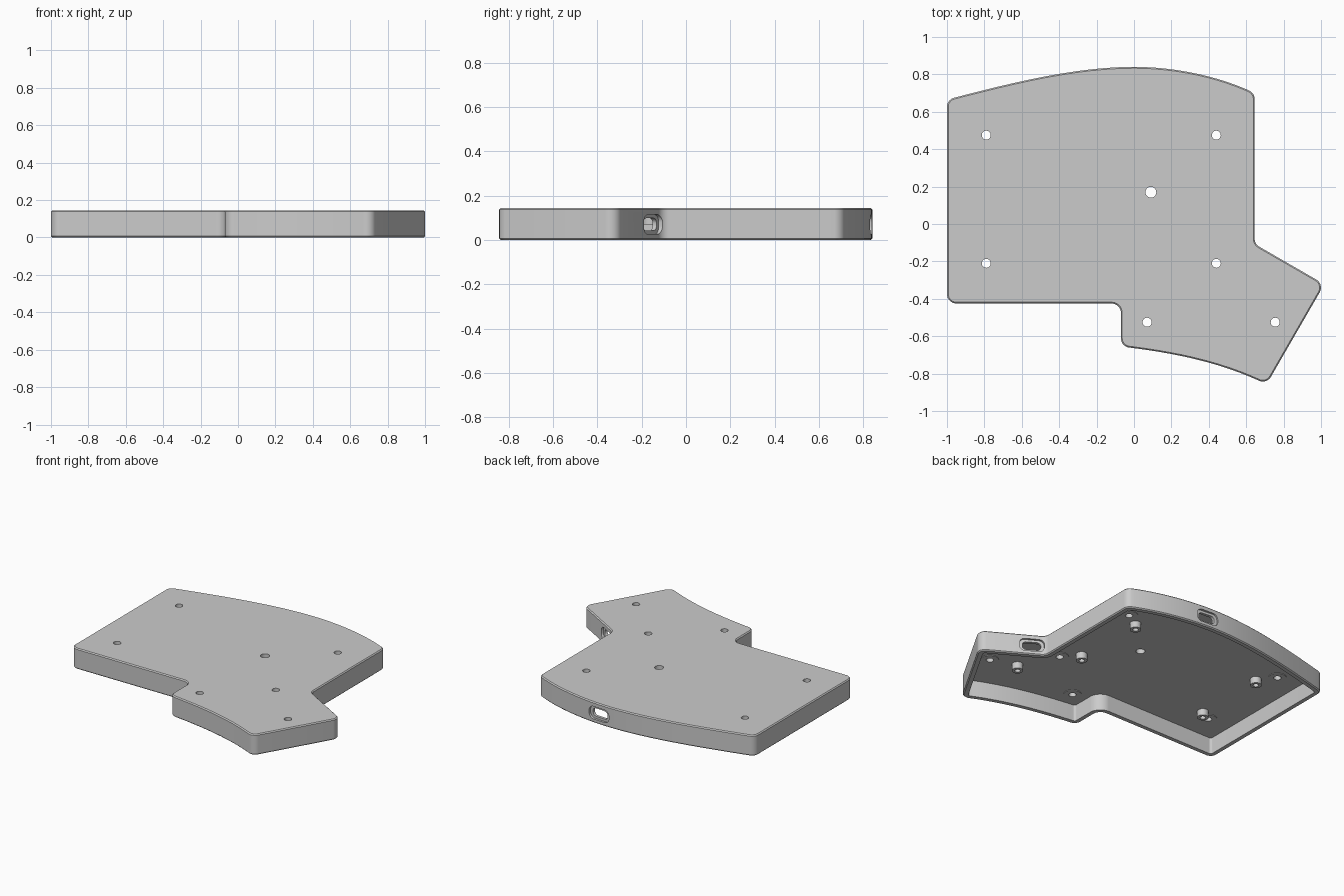
import bpy, bmesh, math
from mathutils import Vector, Matrix
from mathutils.geometry import interpolate_bezier

HEIGHT, CEILING, WALL, CHAMFER = 0.145, 0.115, 0.035, 0.007
FILLET = 0.05

cube = bpy.data.objects.get("Cube")
if cube:
    bpy.data.objects.remove(cube, do_unlink=True)

grey = bpy.data.materials.new("plain grey")
grey.use_nodes = True
grey.diffuse_color = (0.6, 0.6, 0.6, 1)
grey.node_tree.nodes["Principled BSDF"].inputs["Base Color"].default_value = grey.diffuse_color


def loft(name, loops, caps=True, matrix=Matrix()):
    """Skin a stack of equal loops; cap both ends or join last to first."""
    bm = bmesh.new()
    rings = [[bm.verts.new(matrix @ Vector(p)) for p in loop] for loop in loops]
    pairs = list(zip(rings, rings[1:]))
    if not caps:
        pairs.append((rings[-1], rings[0]))
    for a, b in pairs:
        for i in range(len(a)):
            j = (i + 1) % len(a)
            bm.faces.new((a[i], a[j], b[j], b[i]))
    if caps:
        bm.faces.new(rings[0])
        bm.faces.new(rings[-1])
    bmesh.ops.recalc_face_normals(bm, faces=bm.faces)
    mesh = bpy.data.meshes.new(name)
    bm.to_mesh(mesh)
    bm.free()
    mesh.materials.append(grey)
    obj = bpy.data.objects.new(name, mesh)
    bpy.context.collection.objects.link(obj)
    return obj


def select_only(obj):
    bpy.ops.object.select_all(action='DESELECT')
    obj.select_set(True)
    bpy.context.view_layer.objects.active = obj


def smooth(obj):
    select_only(obj)
    bpy.ops.object.shade_smooth_by_angle(angle=math.radians(30))


def fillet(prev, corner, nxt, radius, steps=7):
    """Points of an arc that rounds one corner."""
    a, b = (prev - corner).normalized(), (nxt - corner).normalized()
    half = a.angle(b) / 2
    centre = corner + (a + b).normalized() * radius / math.sin(half)
    start = corner + a * radius / math.tan(half) - centre
    end = corner + b * radius / math.tan(half) - centre
    return [centre + start.lerp(end, i / steps).normalized() * radius
            for i in range(steps + 1)]


def offset(points, distance, z):
    """Move a counter-clockwise outline inwards and place it at a height."""
    result = []
    for i, p in enumerate(points):
        d1 = (p - points[i - 1]).normalized()
        d2 = (points[(i + 1) % len(points)] - p).normalized()
        n1, n2 = Vector((-d1.y, d1.x)), Vector((-d2.y, d2.x))
        q = p + (n1 + n2) * distance / (1 + n1.dot(n2))
        result.append((q.x, q.y, z))
    return result


def circle(radius, z, steps=32):
    return [(radius * math.cos(math.tau * i / steps),
             radius * math.sin(math.tau * i / steps), z) for i in range(steps)]


def tube(name, x, y, z0, z1, outer, inner):
    obj = loft(name, [circle(outer, z0), circle(outer, z1),
                      circle(inner, z1), circle(inner, z0)],
               caps=False, matrix=Matrix.Translation((x, y, 0)))
    smooth(obj)


def bezier(*pts):
    return [Vector(p) for p in interpolate_bezier(*[Vector(p) for p in pts], 13)]


# Outline: straight corners plus curved front and back edges
front = bezier((-0.07, -0.655), (0.18, -0.685), (0.45, -0.73), (0.709, -0.857))
back = (bezier((0.645, 0.70), (0.46, 0.79), (0.22, 0.84), (0, 0.84))[:-1]
        + bezier((0, 0.84), (-0.3, 0.84), (-0.62, 0.765), (-1, 0.665)))
hook = [Vector((1.018, -0.322)), Vector((0.645, -0.107))]
path = [Vector((-1, -0.425)), Vector((-0.07, -0.425))] + front + hook + back
rounded = {0, 1, 2, len(front) + 1, len(front) + 2, len(front) + 3,
           len(front) + 4, len(path) - 1}
outline = []
for i, p in enumerate(path):
    if i in rounded:
        outline += fillet(path[i - 1], p, path[(i + 1) % len(path)], FILLET)
    else:
        outline.append(p)

# Case shell, open underneath
case = loft("case_shell", [
    offset(outline, WALL, CEILING),
    offset(outline, WALL, 0),
    offset(outline, CHAMFER, 0),
    offset(outline, 0, CHAMFER),
    offset(outline, 0, HEIGHT - CHAMFER),
    offset(outline, CHAMFER, HEIGHT)])

# Screw holes and the larger reset hole
SCREW = 0.024
screws = [(x, y) for x in (-0.79, 0.44) for y in (0.475, -0.21)]
screws += [(0.07, -0.525), (0.755, -0.525)]
cutters = []
for x, y, r in [(x, y, SCREW) for x, y in screws] + [(0.09, 0.17, 0.029)]:
    cutters.append(loft("hole_cutter", [circle(r, 0.08), circle(r, 0.2)],
                        matrix=Matrix.Translation((x, y, 0))))


def slot(x, y, turn, half_w, half_h, radius, depth_in, depth_out):
    """Rounded slot cutter whose local +y points out of the wall."""
    pts = [Vector(p) for p in ((-half_w, -half_h), (half_w, -half_h),
                               (half_w, half_h), (-half_w, half_h))]
    ring = []
    for i, p in enumerate(pts):
        ring += fillet(pts[i - 1], p, pts[(i + 1) % 4], radius)
    place = Matrix.Translation((x, y, 0.07)) @ Matrix.Rotation(turn, 4, 'Z')
    return loft("slot_cutter", [[(p.x, d, p.y) for p in ring]
                                for d in (-depth_in, depth_out)], matrix=place)


# Connector ports: a through slot inside a shallow recess
for x, y, turn in ((0.09, 0.837, math.radians(-5)), (0.72, -0.15, math.radians(-30))):
    cutters.append(slot(x, y, turn, 0.08, 0.044, 0.035, 0.015, 0.06))
    cutters.append(slot(x, y, turn, 0.06, 0.028, 0.025, 0.07, 0.07))

for cutter in cutters:
    cutter.hide_render = True
    mod = case.modifiers.new("cut", 'BOOLEAN')
    mod.operation, mod.solver, mod.object = 'DIFFERENCE', 'EXACT', cutter
    select_only(case)
    bpy.ops.object.modifier_apply(modifier=mod.name)
    bpy.data.objects.remove(cutter, do_unlink=True)
smooth(case)

# Low pads around the screw holes, under the top plate
for i, (x, y) in enumerate(screws):
    tube(f"screw_pad_{i + 1}", x, y, CEILING - 0.004, CEILING, 0.058, SCREW)

# Standoffs hanging from the top plate
standoffs = [(0.34, 0.42), (0.35, -0.10), (-0.70, 0.37), (-0.705, -0.16), (0.58, -0.46)]
for i, (x, y) in enumerate(standoffs):
    tube(f"standoff_{i + 1}", x, y, 0.07, CEILING, 0.036, 0.018)
